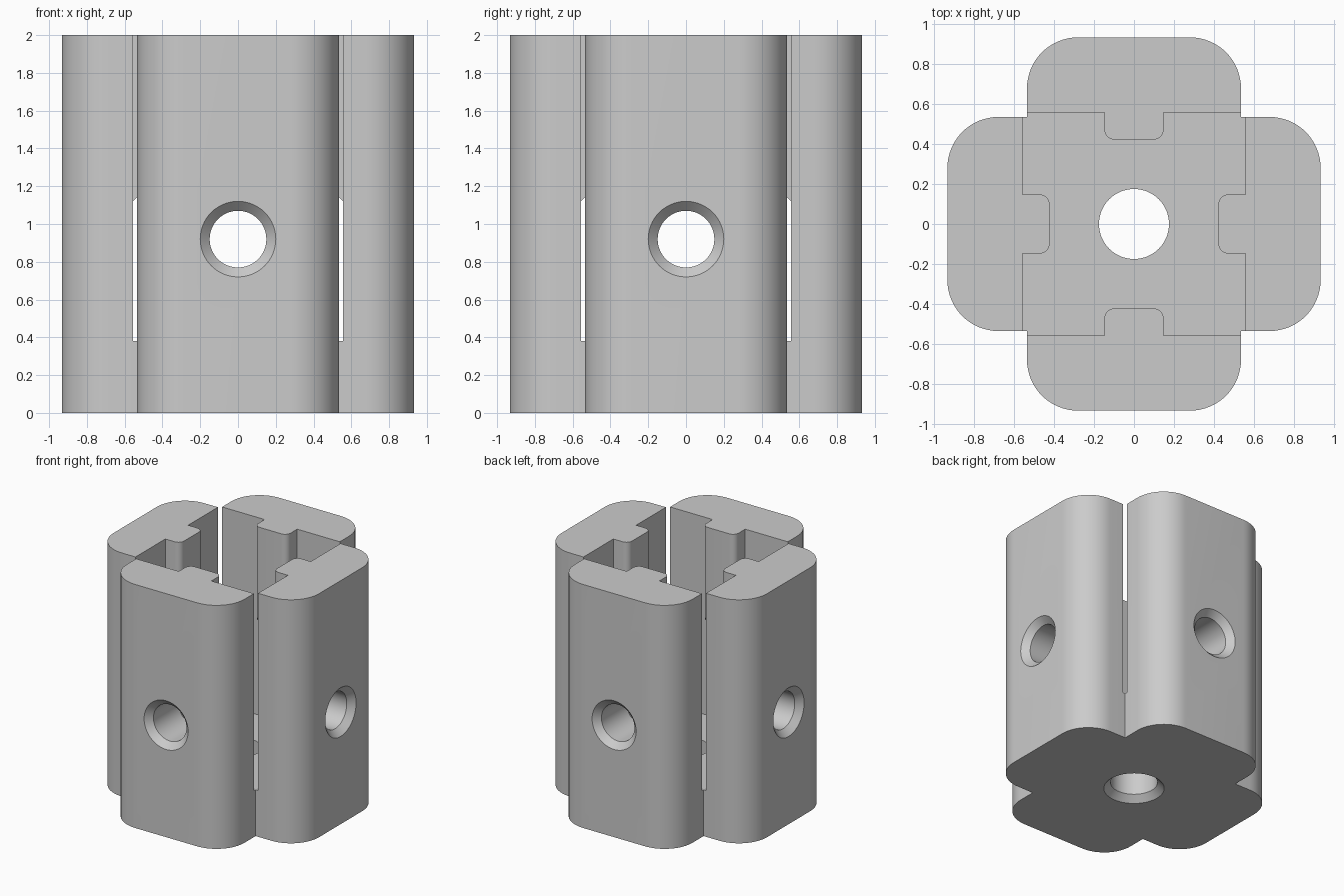
import bpy
import bmesh
from math import pi, sin, cos
from mathutils import Matrix, Vector

if "Cube" in bpy.data.objects:
    bpy.data.objects.remove(bpy.data.objects["Cube"], do_unlink=True)

HALF = 0.535      # half width of each jaw
OUTER = 0.933     # centre to outer face
POCKET = 0.557    # half width of the inner pocket
FLOOR = 0.38      # top of the floor
HEIGHT = 2.0
ROUND = 0.255     # outer corner radius
CHAMFER = 0.05

grey = bpy.data.materials.new("plain grey")
grey.use_nodes = True
colour = (0.6, 0.6, 0.6, 1)
grey.diffuse_color = colour
grey.node_tree.nodes["Principled BSDF"].inputs["Base Color"].default_value = colour


def finish(name, bm):
    bmesh.ops.recalc_face_normals(bm, faces=bm.faces)
    mesh = bpy.data.meshes.new(name)
    bm.to_mesh(mesh)
    bm.free()
    mesh.materials.append(grey)
    obj = bpy.data.objects.new(name, mesh)
    bpy.context.collection.objects.link(obj)
    return obj


def bridge(name, rings):
    """Skin a stack of matching rings and cap both ends."""
    bm = bmesh.new()
    rows = [[bm.verts.new(p) for p in ring] for ring in rings]
    n = len(rows[0])
    for a, b in zip(rows, rows[1:]):
        for i in range(n):
            j = (i + 1) % n
            bm.faces.new((a[i], a[j], b[j], b[i]))
    bm.faces.new(rows[0])
    bm.faces.new(rows[-1])
    return finish(name, bm)


def arc(cx, cy, r, start, steps):
    """Quarter turn of points, anticlockwise."""
    angles = [start + pi / 2 * i / steps for i in range(steps + 1)]
    return [Vector((cx + r * cos(a), cy + r * sin(a), 0)) for a in angles]


def cut(target, cutter):
    mod = target.modifiers.new("cut", "BOOLEAN")
    mod.operation = "DIFFERENCE"
    mod.solver = "EXACT"
    mod.object = cutter
    bpy.context.view_layer.objects.active = target
    bpy.ops.object.modifier_apply(modifier=mod.name)
    bpy.data.objects.remove(cutter, do_unlink=True)


def drill(name, radius, face, depth, origin, direction):
    """Round hole cutter with a chamfered mouth on the outer face."""
    turn = Vector((0, 0, 1)).rotation_difference(direction).to_matrix()
    profile = [(radius, face - depth), (radius, face - CHAMFER),
               (radius + 2 * CHAMFER, face + CHAMFER)]
    n = 64
    rings = [[origin + turn @ Vector((r * cos(2 * pi * i / n), r * sin(2 * pi * i / n), d))
              for i in range(n)] for r, d in profile]
    return bridge(name, rings)


quarter_turns = [Matrix.Rotation(k * pi / 2, 3, "Z") for k in range(4)]

# Body: rounded cross extruded to full height
lobe = ([Vector((HALF, -HALF, 0))]
        + arc(OUTER - ROUND, ROUND - HALF, ROUND, -pi / 2, 16)
        + arc(OUTER - ROUND, HALF - ROUND, ROUND, 0, 16))
outline = [turn @ p for turn in quarter_turns for p in lobe]
body = bridge("four_jaw_holder", [outline, [p + Vector((0, 0, HEIGHT)) for p in outline]])

# Pocket: square core, notched so that a key rib stays on each jaw
square = [turn @ Vector((POCKET, -POCKET, FLOOR)) for turn in quarter_turns]
pocket = bridge("pocket_cutter", [square, [p + Vector((0, 0, HEIGHT)) for p in square]])

RIB_HALF, RIB_TIP, RIB_ROUND, RIB_BASE = 0.148, 0.422, 0.05, 1.12
rib = ([Vector((0.62, RIB_HALF, 0))]
       + arc(RIB_TIP + RIB_ROUND, RIB_HALF - RIB_ROUND, RIB_ROUND, pi / 2, 8)
       + arc(RIB_TIP + RIB_ROUND, RIB_ROUND - RIB_HALF, RIB_ROUND, pi, 8)
       + [Vector((0.62, -RIB_HALF, 0))])
for turn in quarter_turns:
    # The underside of the rib slopes up towards its tip
    low = [turn @ Vector((p.x, p.y, RIB_BASE + POCKET - p.x)) for p in rib]
    high = [turn @ Vector((p.x, p.y, HEIGHT + 1)) for p in rib]
    cut(pocket, bridge("rib_cutter", [low, high]))
cut(body, pocket)

# Chamfered screw holes through each jaw and the floor
for turn in quarter_turns:
    cut(body, drill("side_hole_cutter", 0.15, OUTER, 0.6,
                    Vector((0, 0, 0.92)), turn @ Vector((1, 0, 0))))
cut(body, drill("floor_hole_cutter", 0.175, 0, 0.6, Vector(), Vector((0, 0, -1))))

# Smooth rounded corners, crisp edges
bpy.ops.object.select_all(action="DESELECT")
body.select_set(True)
bpy.context.view_layer.objects.active = body
bpy.ops.object.shade_smooth_by_angle(angle=pi / 6)
